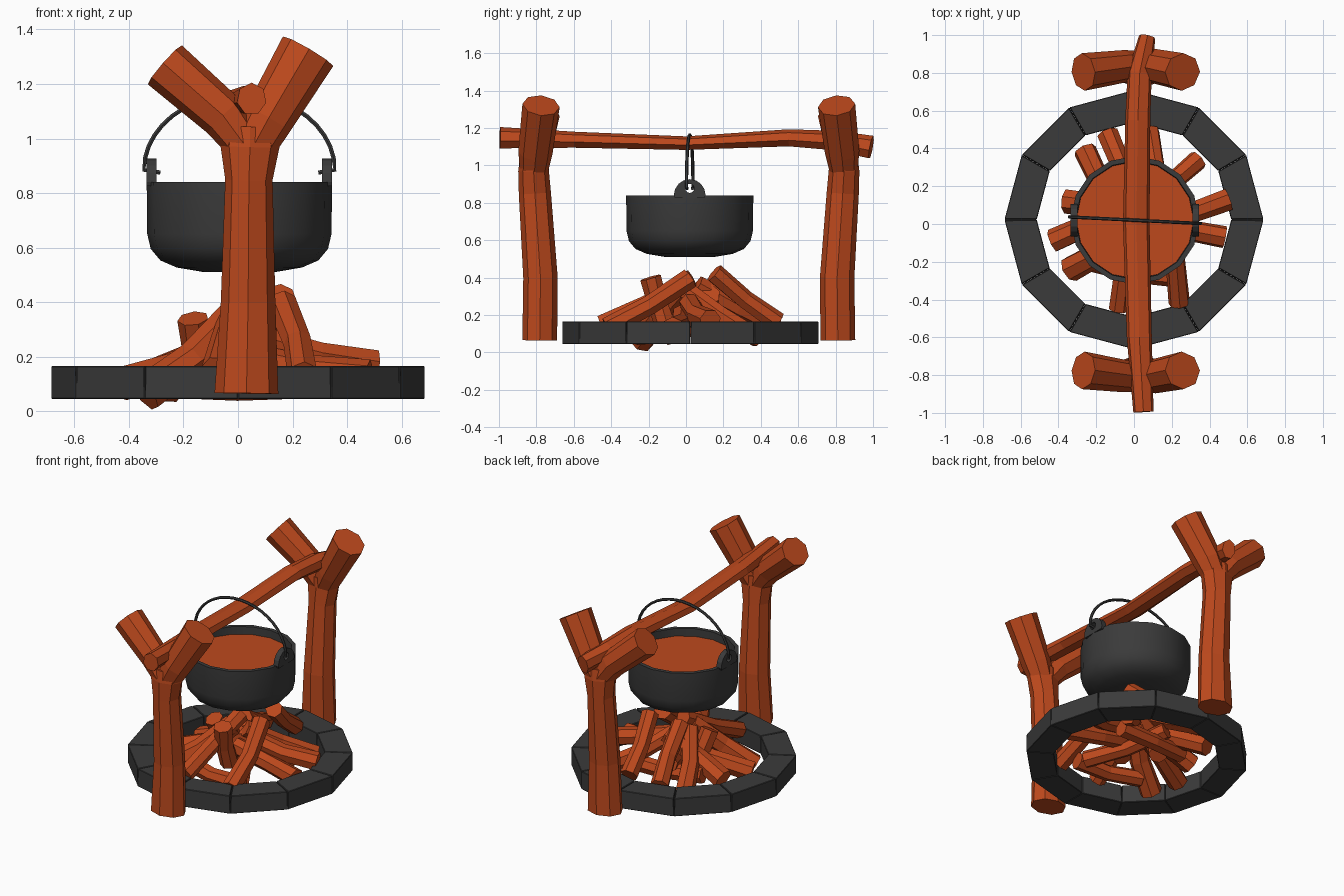
import bpy, bmesh, math
from mathutils import Vector

if "Cube" in bpy.data.objects:
    bpy.data.objects.remove(bpy.data.objects["Cube"])


def material(name, rgb):
    m = bpy.data.materials.new(name)
    m.diffuse_color = (*rgb, 1)
    m.use_nodes = True
    m.node_tree.nodes["Principled BSDF"].inputs["Base Color"].default_value = m.diffuse_color
    return m


WOOD = material("orange wood", (0.51, 0.066, 0.012))
IRON = material("dark grey", (0.043, 0.043, 0.043))


def finish(name, bm, mat, smooth=None):
    bmesh.ops.recalc_face_normals(bm, faces=bm.faces)
    me = bpy.data.meshes.new(name)
    bm.to_mesh(me)
    bm.free()
    me.materials.append(mat)
    ob = bpy.data.objects.new(name, me)
    bpy.context.collection.objects.link(ob)
    if smooth:
        bpy.ops.object.select_all(action='DESELECT')
        ob.select_set(True)
        bpy.context.view_layer.objects.active = ob
        bpy.ops.object.shade_smooth_by_angle(angle=math.radians(smooth))
    return ob


def add_tube(bm, pts, radii, sides=8, ref=(1, 0, 0), twist=0.0):
    """Capped tube along pts; radii are (along ref, across ref)."""
    pts = [Vector(p) for p in pts]
    rings = []
    for i, p in enumerate(pts):
        t = (pts[min(i + 1, len(pts) - 1)] - pts[max(i - 1, 0)]).normalized()
        v = t.cross(Vector(ref)).normalized()
        u = v.cross(t)
        r = radii[i] if isinstance(radii, (list, tuple)) else radii
        a, b = r if isinstance(r, tuple) else (r, r)
        rings.append([bm.verts.new(p + u * a * math.cos(k) + v * b * math.sin(k))
                      for k in (math.tau * j / sides + twist for j in range(sides))])
    for r0, r1 in zip(rings, rings[1:]):
        for j in range(sides):
            n = (j + 1) % sides
            bm.faces.new((r0[j], r0[n], r1[n], r1[j]))
    bm.faces.new(rings[0])
    bm.faces.new(rings[-1])


# ring of twelve hearth stones
bm = bmesh.new()
for k in range(12):
    mid = math.radians(15 + 30 * k)
    loops = []
    for z, deg in ((0.045, 14.98), (0.165, 14.75)):
        half = math.radians(deg)
        loops.append([bm.verts.new((r * math.cos(a), 0.023 + r * math.sin(a), z))
                      for r, a in ((0.515, mid - half), (0.685, mid - half),
                                   (0.685, mid + half), (0.515, mid + half))])
    lo, hi = loops
    bm.faces.new(lo)
    bm.faces.new(hi)
    for j in range(4):
        bm.faces.new((lo[j], lo[(j + 1) % 4], hi[(j + 1) % 4], hi[j]))
stones = finish("hearth_stones", bm, IRON)
bev = stones.modifiers.new("edge", 'BEVEL')
bev.width = 0.003
bev.segments = 1


# forked posts, the back one mirrored in y
def post(name, flip):
    def P(x, y, z):
        return (x, 0.03 - y if flip else y, z)
    bm = bmesh.new()
    add_tube(bm, [P(0.031, -0.782, 0.065), P(0.037, -0.778, 0.40), P(0.04, -0.808, 0.85),
                  P(0.044, -0.815, 0.97), P(0.045, -0.812, 1.04)],
             [(0.117, 0.093), (0.1, 0.092), (0.087, 0.086), (0.108, 0.082), (0.105, 0.076)])
    add_tube(bm, [P(0.03, -0.814, 0.97), P(-0.05, -0.805, 1.08), P(-0.268, -0.775, 1.27)],
             [(0.07, 0.074), 0.086, (0.095, 0.1)], ref=(0.7, 0, 0.7))
    add_tube(bm, [P(0.05, -0.814, 0.96), P(0.11, -0.805, 1.07), P(0.257, -0.775, 1.32)],
             [(0.08, 0.074), 0.092, (0.107, 0.1)], ref=(0.9, 0, -0.45))
    finish(name, bm, WOOD)


post("front_post", False)
post("back_post", True)

# crossbar resting in the forks
bm = bmesh.new()
add_tube(bm, [(0.05, -0.995, 1.145), (0.028, -0.6, 1.135), (0.012, 0, 1.117),
              (0.02, 0.55, 1.145), (0.03, 0.8, 1.13), (0.07, 0.99, 1.095)],
         [(0.06, 0.055), (0.045, 0.068), (0.038, 0.072), (0.048, 0.068),
          (0.055, 0.066), (0.064, 0.045)], sides=7, ref=(0, 0, 1))
finish("crossbar", bm, WOOD)

# cooking pot: lathed profile, open at the top
CX, CY = 0.005, 0.02
profile = [(0.13, 0.51), (0.23, 0.527), (0.29, 0.553), (0.325, 0.595), (0.338, 0.65),
           (0.34, 0.84), (0.314, 0.84), (0.31, 0.74)]
bm = bmesh.new()
N = 16
rings = [[bm.verts.new((CX + r * math.cos(math.tau * j / N), CY + r * math.sin(math.tau * j / N), z))
          for j in range(N)] for r, z in profile]
for a, b in zip(rings, rings[1:]):
    for j in range(N):
        bm.faces.new((a[j], a[(j + 1) % N], b[(j + 1) % N], b[j]))
bm.faces.new(rings[0])
bm.faces.new(rings[-1])
finish("pot", bm, IRON, 40)

# stew surface
bm = bmesh.new()
add_tube(bm, [(CX, CY, 0.75), (CX, CY, 0.79)], 0.311, sides=N)
finish("stew", bm, WOOD)

# pierced lugs for the handle
for side, label in ((-1, "left"), (1, "right")):
    bm = bmesh.new()
    layers = []
    for x in (0.304, 0.34):
        angs = [math.tau * j / N for j in range(N)]
        outer = [bm.verts.new((CX + side * x, CY + 0.085 * math.cos(a),
                               max(0.84 + 0.086 * math.sin(a), 0.825))) for a in angs]
        hole = [bm.verts.new((CX + side * x, CY + 0.024 * math.cos(a),
                              0.877 + 0.024 * math.sin(a))) for a in angs]
        layers.append((outer, hole))
    (o0, h0), (o1, h1) = layers
    for a, b in ((o0, h0), (o1, h1), (o0, o1), (h0, h1)):
        for j in range(N):
            n = (j + 1) % N
            bm.faces.new((a[j], a[n], b[n], b[j]))
    finish(label + "_lug", bm, IRON)

# thin wire handle looping over the crossbar
path = [(-0.29, 0.875)]
path += [(-0.35 * math.cos(math.pi * i / 20), 0.885 + 0.278 * math.sin(math.pi * i / 20))
         for i in range(21)]
path += [(0.29, 0.875)]
bm = bmesh.new()
add_tube(bm, [(CX + x, CY - 0.05 * x, z) for x, z in path], 0.009, sides=6, ref=(0, 1, 0))
finish("handle", bm, IRON, 50)

# firewood: outer end, inner end, radius, sideways bend
logs = [
    ((0.08, 0.49, 0.16), (0.16, 0.15, 0.425), 0.056, 0.01),
    ((-0.08, -0.45, 0.15), (0.0, 0.03, 0.395), 0.055, -0.01),
    ((0.24, -0.42, 0.13), (0.16, 0.02, 0.395), 0.058, 0.02),
    ((0.19, -0.24, 0.10), (-0.05, 0.25, 0.18), 0.055, -0.02),
    ((-0.34, -0.24, 0.063), (-0.02, -0.02, 0.34), 0.07, 0.02),
    ((-0.43, -0.09, 0.10), (0.05, 0.08, 0.26), 0.064, -0.02),
    ((-0.36, 0.12, 0.11), (0.05, 0.12, 0.31), 0.066, 0.02),
    ((-0.26, 0.39, 0.085), (-0.04, 0.02, 0.32), 0.062, 0.02),
    ((-0.14, 0.48, 0.14), (0.0, 0.06, 0.36), 0.058, -0.015),
    ((0.34, 0.34, 0.10), (0.03, 0.03, 0.31), 0.055, 0.015),
    ((0.50, 0.13, 0.17), (0.08, 0.02, 0.26), 0.06, -0.02),
    ((0.48, -0.07, 0.13), (0.0, -0.02, 0.20), 0.06, 0.02),
    ((-0.11, 0.10, 0.10), (-0.165, -0.02, 0.34), 0.06, 0.01),
    ((0.01, -0.10, 0.12), (0.02, -0.19, 0.40), 0.06, 0.01),
    ((0.22, -0.28, 0.10), (-0.22, -0.20, 0.10), 0.055, -0.02),
    ((0.27, 0.20, 0.10), (-0.24, 0.16, 0.12), 0.055, 0.02),
]
for i, (a, b, r, bend) in enumerate(logs):
    a, b = Vector(a), Vector(b)
    offset = (b - a).cross(Vector((0, 0, 1))).normalized() * bend
    bm = bmesh.new()
    add_tube(bm, [a, a.lerp(b, 0.5) + offset + Vector((0, 0, -0.012)), b],
             [r, r * 0.92, r * 0.97], sides=7, ref=(0.1, 0.05, 1), twist=0.4 * i)
    finish("firewood_%02d" % (i + 1), bm, WOOD)
